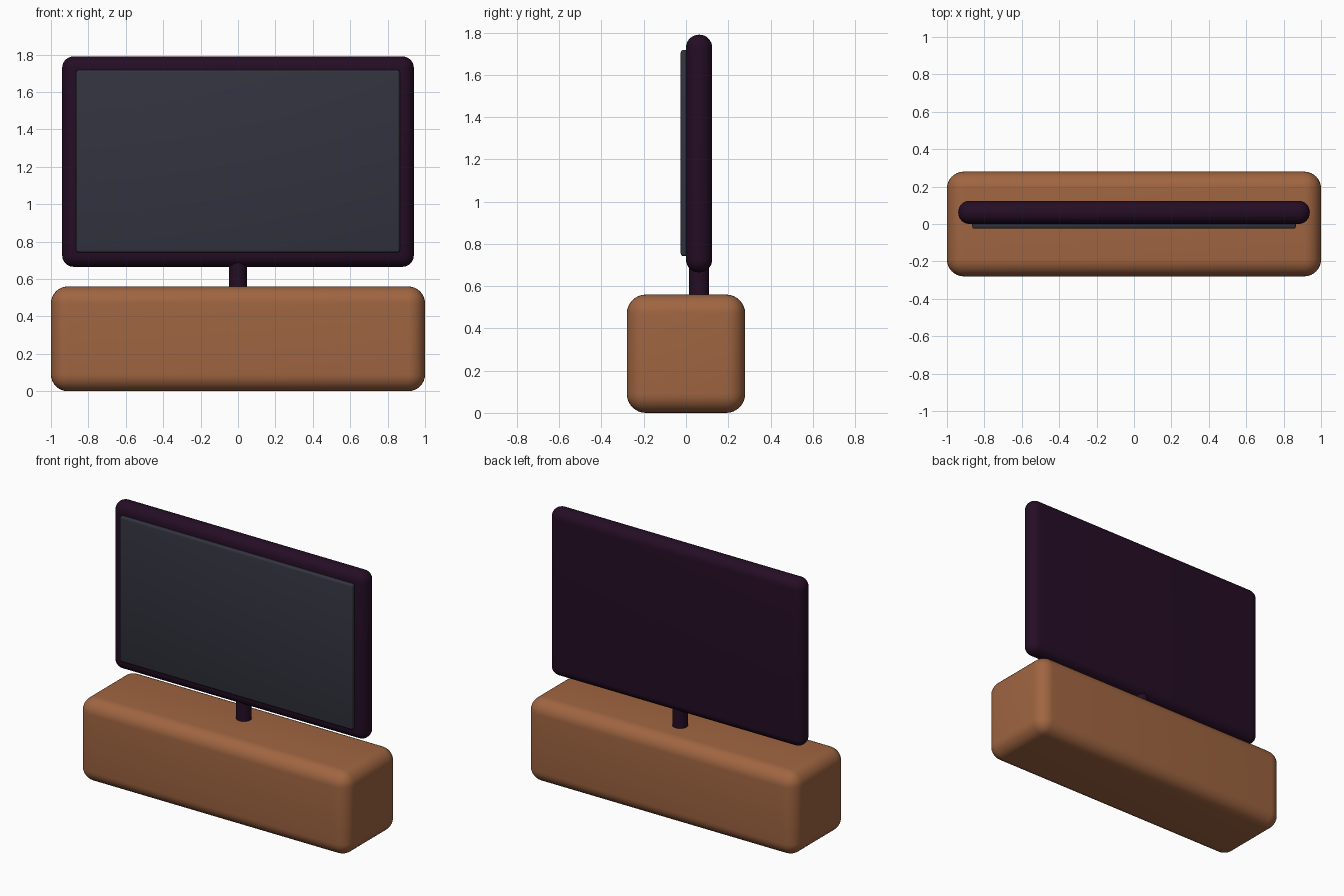
import bpy
import math

cube = bpy.data.objects.get("Cube")
if cube:
    bpy.data.objects.remove(cube, do_unlink=True)


def material(name, rgb):
    mat = bpy.data.materials.new(name)
    mat.use_nodes = True
    color = (*rgb, 1.0)
    mat.diffuse_color = color
    mat.node_tree.nodes["Principled BSDF"].inputs["Base Color"].default_value = color
    return mat


def finish(name, mat):
    obj = bpy.context.object
    obj.name = name
    obj.data.materials.append(mat)
    bpy.ops.object.shade_smooth_by_angle(angle=math.radians(40))
    return obj


def rounded_box(name, low, high, radius, segments, mat):
    """Box between two corners with rounded edges."""
    center = [(a + b) / 2 for a, b in zip(low, high)]
    bpy.ops.mesh.primitive_cube_add(size=1, location=center)
    obj = bpy.context.object
    obj.scale = [b - a for a, b in zip(low, high)]
    bpy.ops.object.transform_apply(location=False, rotation=False, scale=True)
    bevel = obj.modifiers.new("rounding", "BEVEL")
    bevel.width = radius
    bevel.segments = segments
    bevel.limit_method = "NONE"
    bpy.ops.object.modifier_apply(modifier=bevel.name)
    return finish(name, mat)


wood = material("warm brown wood", (0.35, 0.13, 0.053))
plastic = material("dark plum plastic", (0.018, 0.004, 0.018))
glass = material("slate screen", (0.033, 0.033, 0.05))

# Cabinet
rounded_box("cabinet", (-1, -0.28, 0), (1, 0.28, 0.56), 0.09, 8, wood)

# Television housing and raised screen panel
rounded_box("television_frame", (-0.94, 0, 0.665), (0.94, 0.124, 1.79), 0.061, 8, plastic)
rounded_box("screen", (-0.865, -0.025, 0.742), (0.865, 0.06, 1.717), 0.012, 3, glass)

# Stand post between cabinet and housing
bpy.ops.mesh.primitive_cylinder_add(vertices=32, radius=0.048, depth=0.24, location=(0, 0.062, 0.62))
finish("stand_post", plastic)
